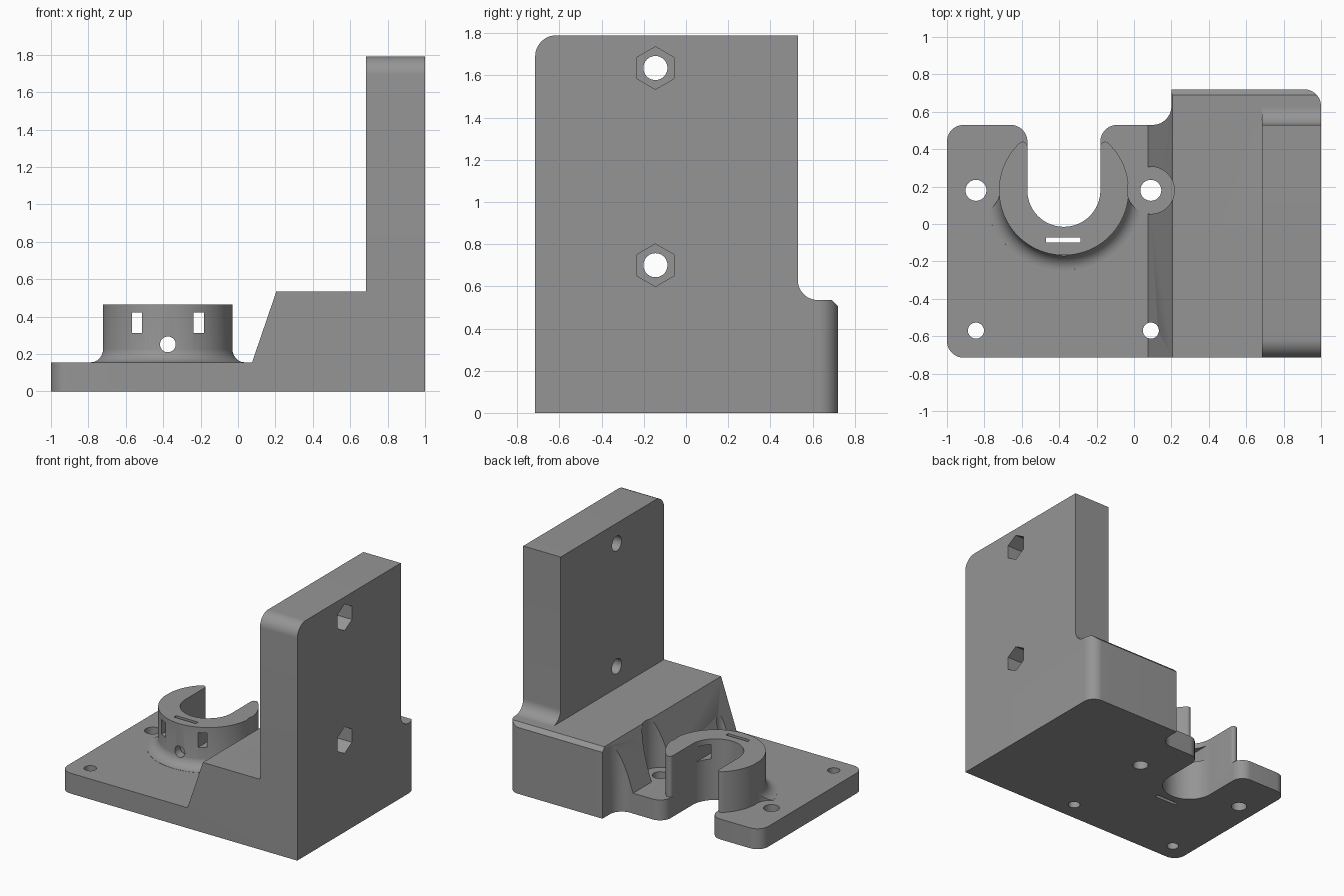
import bpy, bmesh, math
from mathutils import Vector

if "Cube" in bpy.data.objects:
    bpy.data.objects.remove(bpy.data.objects["Cube"])

grey = bpy.data.materials.new("plain grey")
grey.diffuse_color = (0.3, 0.3, 0.3, 1)
grey.use_nodes = True
grey.node_tree.nodes["Principled BSDF"].inputs["Base Color"].default_value = grey.diffuse_color

CX, CY = -0.375, 0.18          # clamp ring centre
R, SLOT = 0.347, 0.195         # ring outer radius, slot half width
PLATE = 0.155                  # plate thickness


def rounded(corners, n=12):
    """Closed outline from (u, v, radius) corners with arcs."""
    out = []
    for i, (u, v, r) in enumerate(corners):
        p = Vector((u, v))
        if r == 0:
            out.append(p)
            continue
        a = (Vector(corners[i - 1][:2]) - p).normalized()
        b = (Vector(corners[(i + 1) % len(corners)][:2]) - p).normalized()
        half = a.angle(b) / 2
        c = p + (a + b).normalized() * r / math.sin(half)
        s, e = p + a * r / math.tan(half) - c, p + b * r / math.tan(half) - c
        t0 = math.atan2(s.y, s.x)
        d = (math.atan2(e.y, e.x) - t0 + math.pi) % (2 * math.pi) - math.pi
        for k in range(n + 1):
            t = t0 + d * k / n
            out.append(c + r * Vector((math.cos(t), math.sin(t))))
    return out


def circle(u, v, r, n=48, start=0.0):
    return [Vector((u + r * math.cos(start + math.tau * k / n),
                    v + r * math.sin(start + math.tau * k / n))) for k in range(n)]


def finish(bm, name):
    bmesh.ops.remove_doubles(bm, verts=bm.verts, dist=1e-5)
    bmesh.ops.recalc_face_normals(bm, faces=bm.faces)
    me = bpy.data.meshes.new(name)
    bm.to_mesh(me)
    bm.free()
    me.materials.append(grey)
    ob = bpy.data.objects.new(name, me)
    bpy.context.collection.objects.link(ob)
    return ob


def prism(name, pts, lo, hi, axis="z"):
    """Extrude a 2D outline along an axis; (u, v) are the other two axes in order."""
    place = {"x": lambda p, w: (w, p[0], p[1]),
             "y": lambda p, w: (p[0], w, p[1]),
             "z": lambda p, w: (p[0], p[1], w)}[axis]
    bm = bmesh.new()
    low = [bm.verts.new(place(p, lo)) for p in pts]
    high = [bm.verts.new(place(p, hi)) for p in pts]
    bm.faces.new(low)
    bm.faces.new(high)
    for i in range(len(pts)):
        j = (i + 1) % len(pts)
        bm.faces.new((low[i], low[j], high[j], high[i]))
    return finish(bm, name)


def box(name, x0, x1, y0, y1, z0, z1):
    return prism(name, [(x0, y0), (x1, y0), (x1, y1), (x0, y1)], z0, z1)


def combine(body, tool, op):
    mod = body.modifiers.new(op, "BOOLEAN")
    mod.operation, mod.object, mod.solver = op, tool, "EXACT"
    bpy.context.view_layer.objects.active = body
    bpy.ops.object.modifier_apply(modifier=mod.name)
    bpy.data.objects.remove(tool)


# Footprint of plate and block, with the slot mouth in the back edge
foot = rounded([(-1, -0.715, .09), (1, -0.715, 0), (1, 0.72, .09), (0.2, 0.72, 0),
                (0.2, 0.53, .1), (CX + SLOT, 0.53, .09), (CX + SLOT, 0.3, 0),
                (CX - SLOT, 0.3, 0), (CX - SLOT, 0.53, .09), (-1, 0.53, .09)])
bracket = prism("mounting_bracket", foot, 0, 0.535)

# Lower the plate, leaving the sloped side of the block
combine(bracket, prism("ramp_cut", [(-1.2, PLATE), (0.075, PLATE), (0.205, 0.535),
        (0.239, 0.635), (-1.2, 0.635)], -1, 1, "y"), "DIFFERENCE")
# Chamfer on the block's back edge
combine(bracket, prism("chamfer_cut", [(0.68, 0.545), (0.74, 0.485), (0.74, 0.545)],
        0.1, 1.1, "x"), "DIFFERENCE")

# Upright wall with a rounded front top corner and a fillet at the back foot
wall = rounded([(-0.715, 0.4, 0), (0.63, 0.4, 0), (0.63, 0.535, 0),
                (0.53, 0.535, .095), (0.53, 1.79, 0), (-0.715, 1.79, .1)])
combine(bracket, prism("upright_wall", wall, 0.685, 1, "x"), "UNION")

# Clamp ring with rounded tips
TIP = 0.025
tx, ty = SLOT + TIP, math.sqrt((R - TIP) ** 2 - (SLOT + TIP) ** 2)
ta = math.atan2(ty, tx)
ring = [(CX + R * math.cos(t), CY + R * math.sin(t)) for t in
        [math.pi - ta + (math.pi + 2 * ta) * k / 72 for k in range(73)]]
right_tip = [(tx + TIP * math.cos(t), ty + TIP * math.sin(t)) for t in
             [ta + (math.pi - ta) * k / 8 for k in range(1, 9)]]
ring += [(CX + x, CY + y) for x, y in right_tip]
ring += [(CX - x, CY + y) for x, y in reversed(right_tip)]
combine(bracket, prism("clamp_ring", ring, 0.05, 0.465), "UNION")

# Flared skirt around the front half of the ring
F = 0.08
prof = [(0.25, 0.1), (R + F, 0.1)]
prof += [(R - 0.001 + F - F * math.sin(t), PLATE + 0.001 + F - F * math.cos(t))
         for t in [math.pi / 2 * k / 10 for k in range(11)]]
prof.append((0.25, PLATE + F + 0.001))
bm = bmesh.new()
steps = [[bm.verts.new((CX + r * math.cos(t), CY + r * math.sin(t), z)) for r, z in prof]
         for t in [math.pi + math.pi * k / 48 for k in range(49)]]
bm.faces.new(steps[0])
bm.faces.new(steps[-1])
for s, e in zip(steps, steps[1:]):
    for i in range(len(prof)):
        j = (i + 1) % len(prof)
        bm.faces.new((s[i], s[j], e[j], e[i]))
combine(bracket, finish(bm, "ring_skirt"), "UNION")

# U-shaped slot through ring and plate
slot = rounded([(CX - SLOT, 0.435, 0), (CX - SLOT, CY - SLOT, SLOT - 1e-4),
                (CX + SLOT, CY - SLOT, SLOT - 1e-4), (CX + SLOT, 0.435, 0)], 24)
cutters = [prism("slot_cut", slot, -0.1, 0.6)]

# Screw holes in the plate, with clearance above the back pair
for x in (-0.845, 0.09):
    cutters += [prism("clearance_cut", circle(x, 0.18, 0.126), PLATE, 0.7),
                prism("back_hole_cut", circle(x, 0.18, 0.056), -0.1, 0.3),
                prism("front_hole_cut", circle(x, -0.57, 0.043), -0.1, 0.7)]

# Strap slit, side windows and cross hole in the ring
cutters += [box("slit_cut", -0.47, -0.285, -0.1, -0.072, -0.1, 0.6),
            prism("cross_hole_cut", circle(CX, 0.252, 0.042), -0.3, 0.1, "y")]
for s in (-1, 1):
    x0, x1 = sorted((CX + s * 0.137, CX + s * 0.192))
    cutters.append(box("window_cut", x0, x1, -0.3, 0.16, 0.312, 0.423))

# Bolt holes with hexagonal nut pockets in the wall
for z in (0.7, 1.635):
    cutters += [prism("bolt_cut", circle(-0.145, z, 0.057), 0.5, 1.1, "x"),
                prism("nut_cut", circle(-0.145, z, 0.101, 6, math.pi / 6), 0.84, 1.1, "x")]
for c in cutters:
    combine(bracket, c, "DIFFERENCE")

bpy.ops.object.select_all(action="DESELECT")
bracket.select_set(True)
bpy.context.view_layer.objects.active = bracket
bpy.ops.object.shade_smooth_by_angle(angle=math.radians(30))
